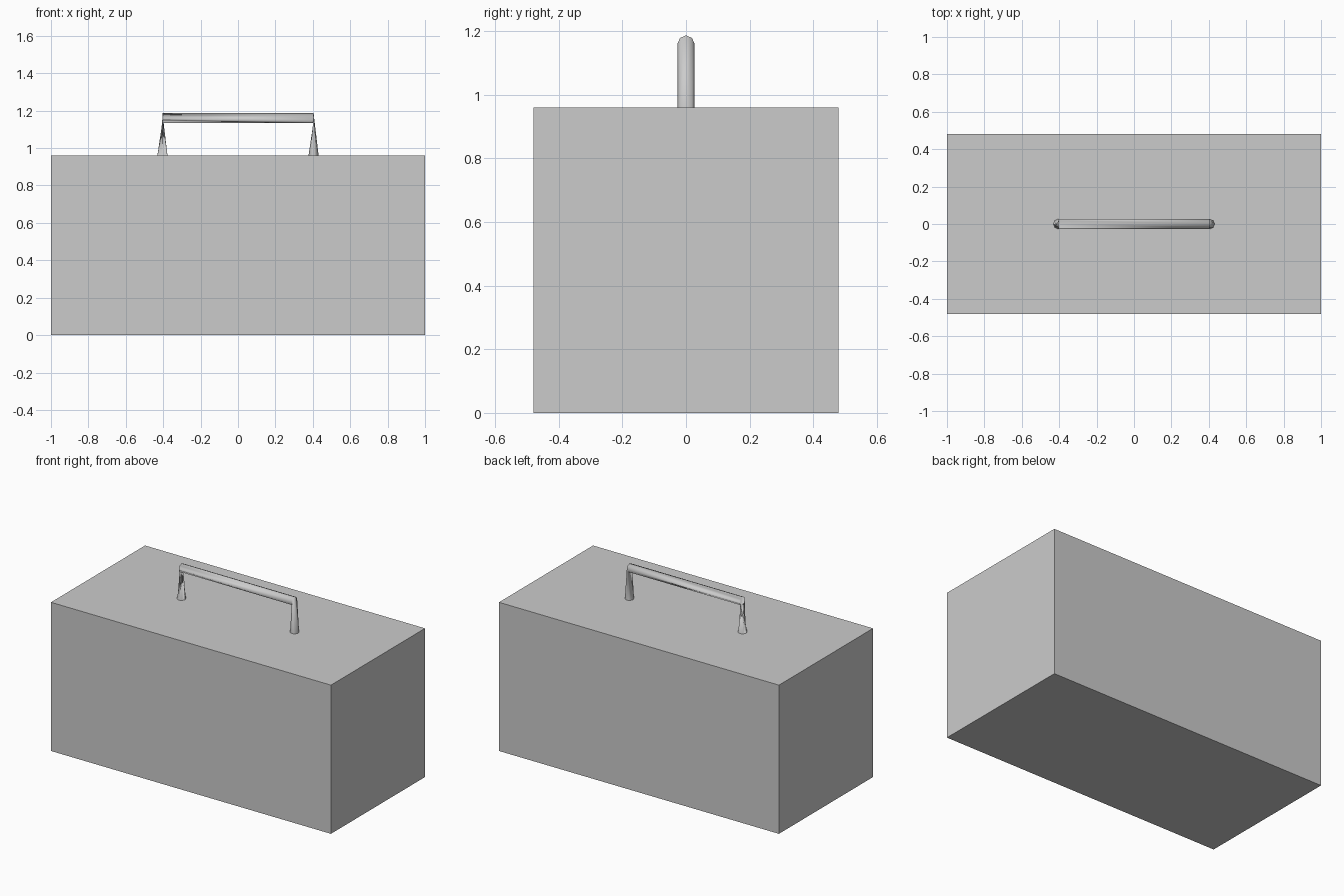
import bpy, bmesh, math
from mathutils import Vector

if "Cube" in bpy.data.objects:
    bpy.data.objects.remove(bpy.data.objects["Cube"])

grey = bpy.data.materials.new("light grey")
grey.diffuse_color = (0.6, 0.6, 0.6, 1)
grey.use_nodes = True
grey.node_tree.nodes["Principled BSDF"].inputs["Base Color"].default_value = grey.diffuse_color


def finish(bm, name):
    me = bpy.data.meshes.new(name)
    bm.to_mesh(me)
    bm.free()
    me.materials.append(grey)
    ob = bpy.data.objects.new(name, me)
    bpy.context.collection.objects.link(ob)
    return ob


# Box body
bm = bmesh.new()
bmesh.ops.create_cube(bm, size=1)
for v in bm.verts:
    v.co = Vector((v.co.x * 2, v.co.y * 0.96, (v.co.z + 0.5) * 0.96))
finish(bm, "box_body")

# Carry handle: round rings joined along a path, left leg has a half twist
SIDES, R, HX, Z0, Z1 = 8, 0.027, 0.404, 0.96, 1.16
X, Y, Z = Vector((1, 0, 0)), Vector((0, 1, 0)), Vector((0, 0, 1))
path = [
    (Vector((-HX, 0, Z0)), -Y, X),
    (Vector((-HX, 0, Z1)), Y, Z),
    (Vector((HX, 0, Z1)), Y, Z),
    (Vector((HX, 0, Z0)), Y, X),
]
bm = bmesh.new()
rings = []
for centre, side, up in path:
    angles = [2 * math.pi * i / SIDES for i in range(SIDES)]
    rings.append([bm.verts.new(centre + R * (math.cos(a) * side + math.sin(a) * up))
                  for a in angles])
for a, b in zip(rings, rings[1:]):
    for i in range(SIDES):
        j = (i + 1) % SIDES
        f = bm.faces.new((a[i], a[j], b[j], b[i]))
        f.smooth = True
finish(bm, "carry_handle")
